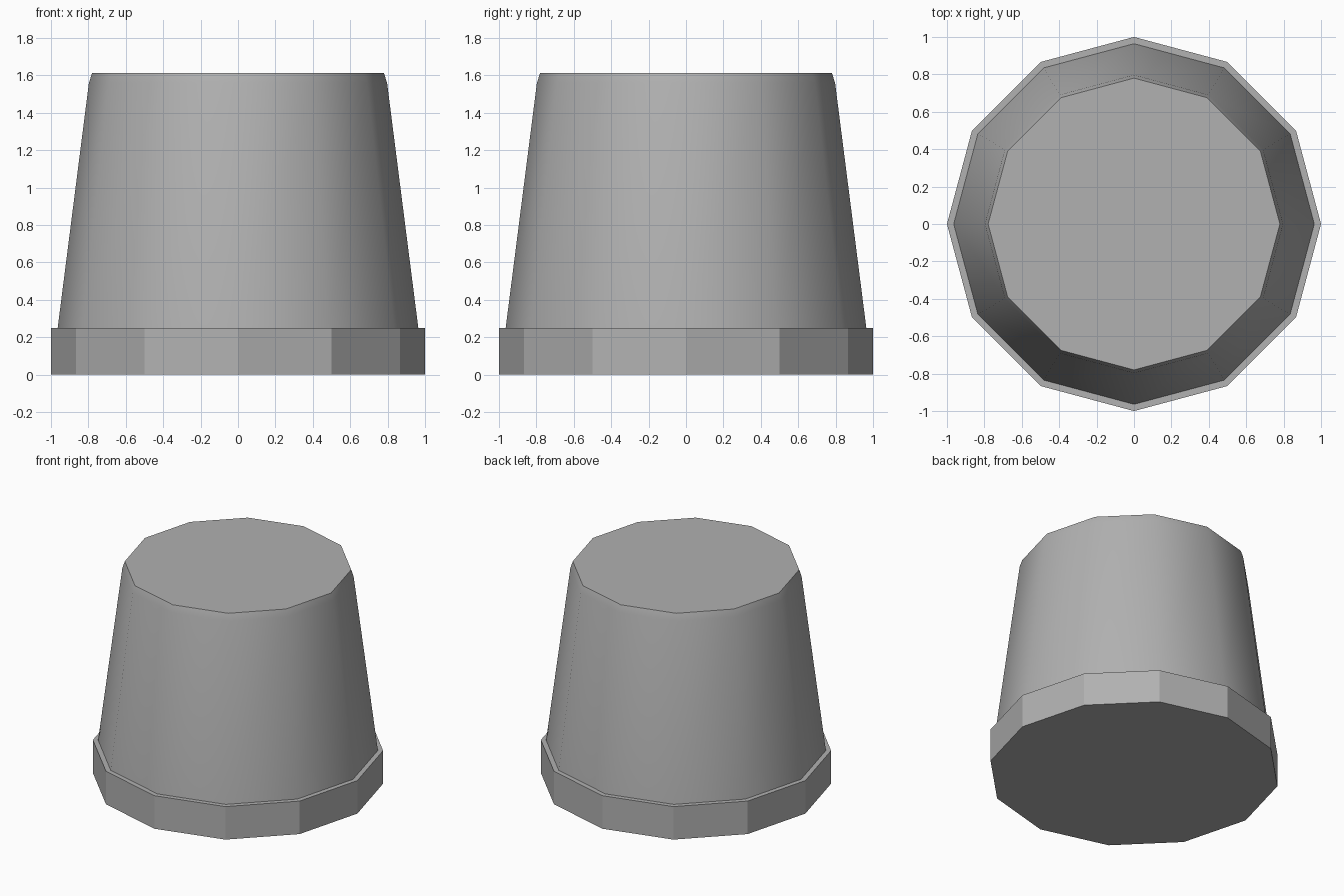
import bpy, bmesh
from math import cos, sin, tau

if "Cube" in bpy.data.objects:
    bpy.data.objects.remove(bpy.data.objects["Cube"])

SIDES = 12

# Darker grey shared by both parts
grey = bpy.data.materials.new("dark_grey")
grey.diffuse_color = (0.44, 0.44, 0.44, 1.0)
grey.use_nodes = True
grey.node_tree.nodes["Principled BSDF"].inputs["Base Color"].default_value = grey.diffuse_color


def lathe(name, profile, cap_start=False, cap_end=False, smooth=False):
    """Spin an (r, z) profile into a 12-sided shell; caps always stay flat."""
    bm = bmesh.new()
    rings = [[bm.verts.new((r * cos(tau * i / SIDES), r * sin(tau * i / SIDES), z))
              for i in range(SIDES)] for r, z in profile]
    for a, b in zip(rings, rings[1:]):
        for i in range(SIDES):
            j = (i + 1) % SIDES
            bm.faces.new((a[i], a[j], b[j], b[i])).smooth = smooth
    if cap_start:
        bm.faces.new(rings[0][::-1])
    if cap_end:
        bm.faces.new(rings[-1])
    mesh = bpy.data.meshes.new(name)
    bm.to_mesh(mesh)
    bm.free()
    mesh.materials.append(grey)
    obj = bpy.data.objects.new(name, mesh)
    bpy.context.collection.objects.link(obj)
    return obj


# Faceted base band with its narrow ledge
lathe("base_rim", [(1.0, 0.0), (1.0, 0.25), (0.964, 0.25)], cap_start=True)

# Smooth tapered body with a slightly eased top edge
lathe("tapered_body", [(0.964, 0.25), (0.797, 1.56), (0.78, 1.612)],
      cap_end=True, smooth=True)
